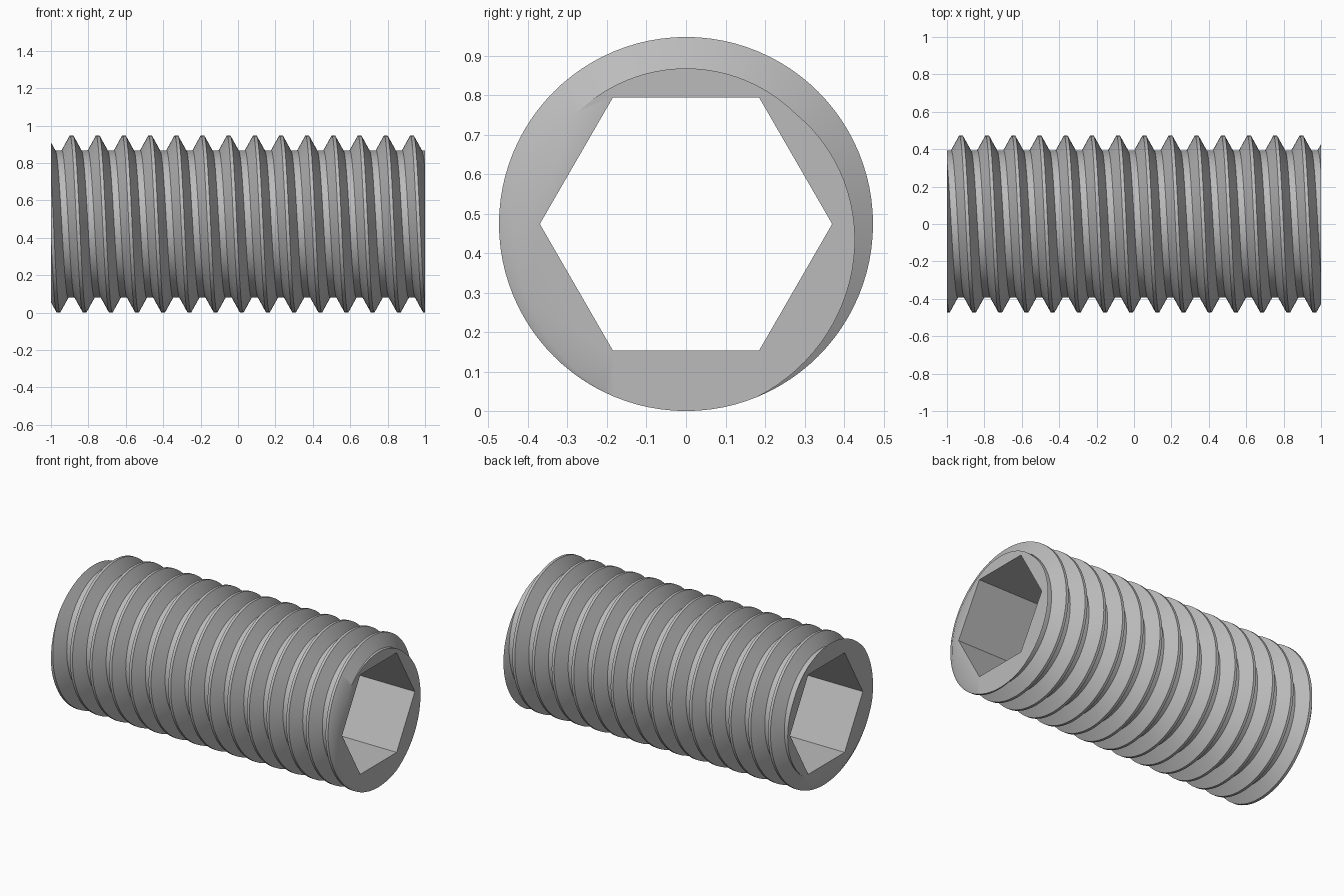
import bpy, bmesh, math
from mathutils import Vector

cube = bpy.data.objects.get("Cube")
if cube:
    bpy.data.objects.remove(cube, do_unlink=True)

LENGTH, PITCH, STEPS = 2.0, 0.14, 96
CREST_R, ROOT_R, HEX_R = 0.4735, 0.394, 0.37
FIRST_CREST = -0.925   # crest position along x on the +y side
half = LENGTH / 2

steel = bpy.data.materials.new("grey steel")
steel.use_nodes = True
colour = (0.5, 0.5, 0.5, 1)
steel.diffuse_color = colour
steel.node_tree.nodes["Principled BSDF"].inputs["Base Color"].default_value = colour

bm = bmesh.new()

# Thread: one pitch of the profile swept along a right-handed helix
crest, root = PITCH / 16, PITCH / 2 - PITCH / 8
profile = [(-root, ROOT_R), (-crest, CREST_R), (crest, CREST_R), (root, ROOT_R)]
turns = round(LENGTH / PITCH) + 4
rows = []
for k in range(turns * STEPS + 1):
    a = math.tau * k / STEPS
    x = FIRST_CREST + PITCH * (k / STEPS - 2)
    rows.append([bm.verts.new((x + dx, r * math.cos(a), r * math.sin(a)))
                 for dx, r in profile])
for k in range(len(rows) - 1):
    a, b = rows[k], rows[k + 1]
    for j in range(3):
        bm.faces.new((a[j], a[j + 1], b[j + 1], b[j]))
    if k + 1 + STEPS < len(rows):   # root flat joins neighbouring turns
        c, d = rows[k + STEPS], rows[k + 1 + STEPS]
        bm.faces.new((a[3], c[0], d[0], b[3]))

# Cut both ends square
for side in (-1, 1):
    bmesh.ops.bisect_plane(bm, geom=bm.verts[:] + bm.edges[:] + bm.faces[:], dist=1e-6,
                           plane_co=(side * half, 0, 0), plane_no=(side, 0, 0),
                           clear_outer=True)
bmesh.ops.remove_doubles(bm, verts=bm.verts[:], dist=1e-5)

# Hexagonal socket running right through
ends = []
for x in (-half, half):
    ends.append([bm.verts.new((x, HEX_R * math.cos(i * math.pi / 3),
                               HEX_R * math.sin(i * math.pi / 3))) for i in range(6)])
for i in range(6):
    j = (i + 1) % 6
    bm.faces.new((ends[0][i], ends[0][j], ends[1][j], ends[1][i]))

# Flat end faces between the thread outline and the socket
for side in (-1, 1):
    rim = [e for e in bm.edges if e.is_boundary
           and all(abs(v.co.x - side * half) < 1e-4 for v in e.verts)]
    bmesh.ops.triangle_fill(bm, edges=rim, use_beauty=True, normal=Vector((side, 0, 0)))

bmesh.ops.recalc_face_normals(bm, faces=bm.faces[:])
bmesh.ops.translate(bm, verts=bm.verts[:], vec=(0, 0, CREST_R))

mesh = bpy.data.meshes.new("threaded_sleeve")
bm.to_mesh(mesh)
bm.free()
mesh.materials.append(steel)
sleeve = bpy.data.objects.new("threaded_sleeve", mesh)
bpy.context.collection.objects.link(sleeve)

bpy.ops.object.select_all(action='DESELECT')
sleeve.select_set(True)
bpy.context.view_layer.objects.active = sleeve
bpy.ops.object.shade_smooth_by_angle(angle=math.radians(30))
